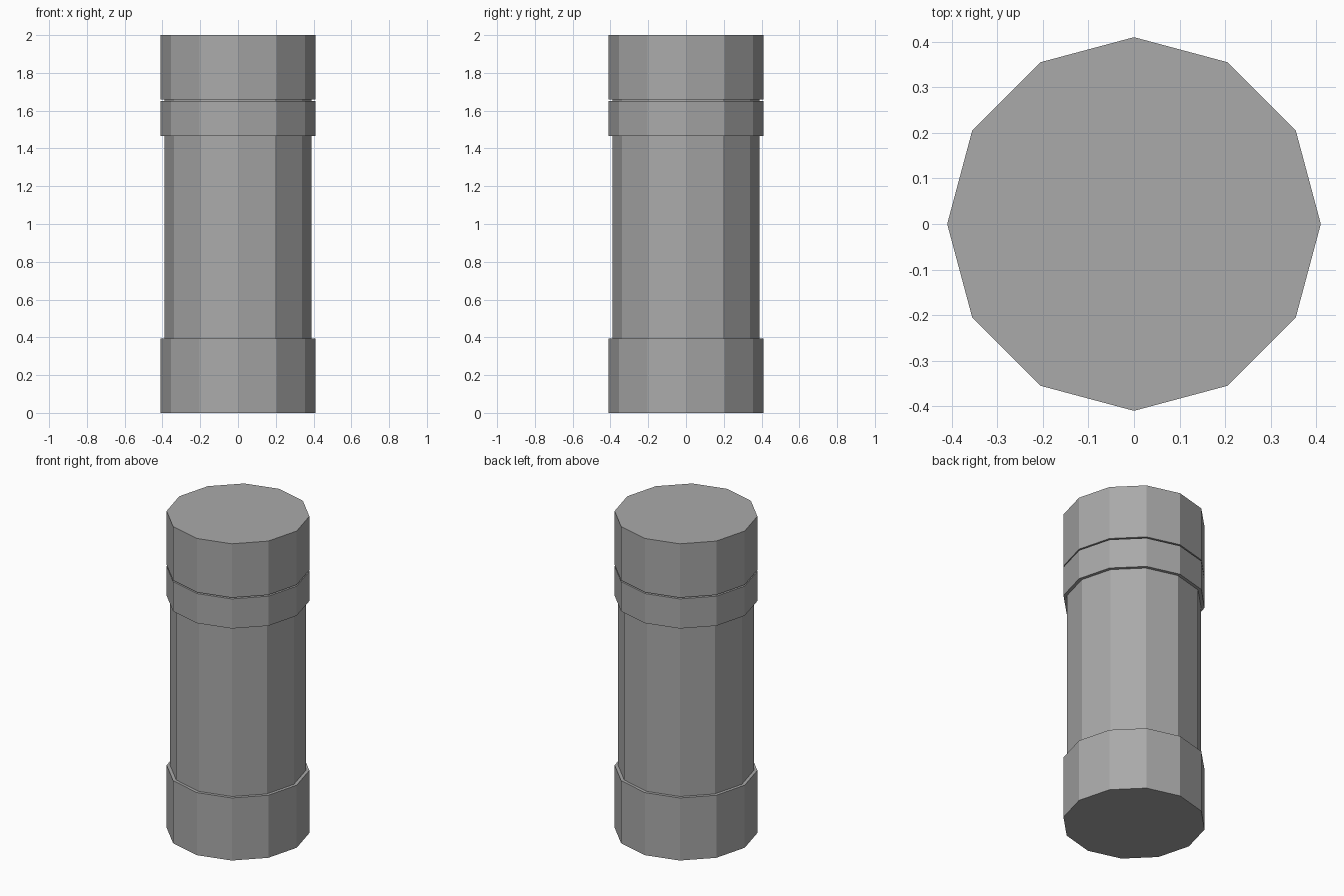
import bpy

if "Cube" in bpy.data.objects:
    bpy.data.objects.remove(bpy.data.objects["Cube"], do_unlink=True)

SIDES = 12
OUTER = 0.41
INNER = 0.39

# Single plain grey
grey = bpy.data.materials.new("plain_grey")
grey.use_nodes = True
colour = (0.4, 0.4, 0.4, 1)
grey.diffuse_color = colour
grey.node_tree.nodes["Principled BSDF"].inputs["Base Color"].default_value = colour


def drum(name, radius, bottom, top):
    """Flat-sided upright drum with a corner on each axis."""
    bpy.ops.mesh.primitive_cylinder_add(
        vertices=SIDES, radius=radius, depth=top - bottom,
        location=(0, 0, (bottom + top) / 2))
    part = bpy.context.object
    part.name = name
    part.data.materials.append(grey)
    return part


# Slim body running between the wider ends, also showing in the cap groove
drum("body", INNER, 0.2, 1.8)

# Wider base, collar and cap
drum("base", OUTER, 0, 0.395)
drum("collar", OUTER, 1.465, 1.652)
drum("cap", OUTER, 1.66, 2)
